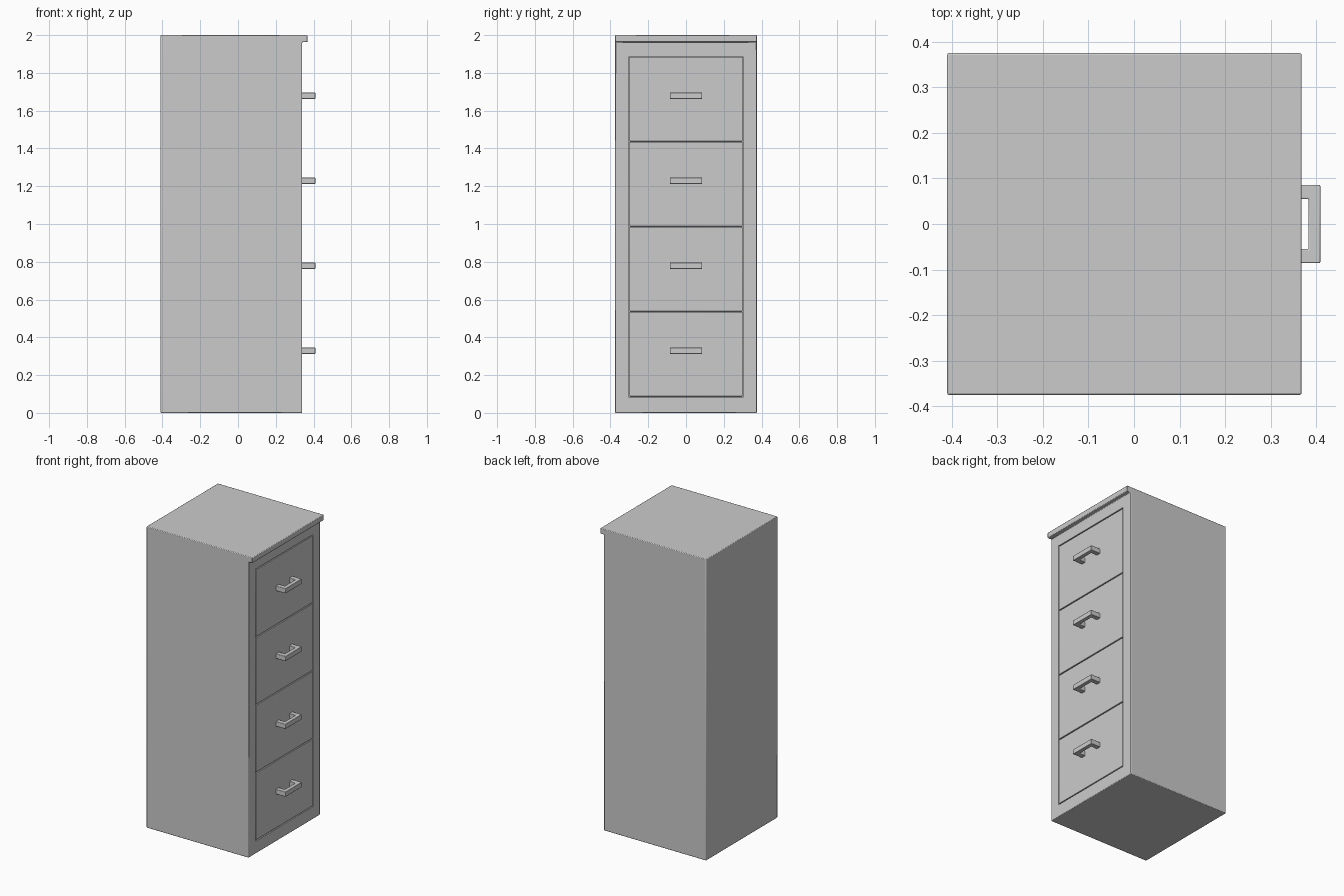
import bpy, bmesh
from mathutils import Vector

if "Cube" in bpy.data.objects:
    bpy.data.objects.remove(bpy.data.objects["Cube"])

FRONT = 0.34      # x of the drawer face
DRAWER_H = 0.45
BOTTOM = 0.085
GAP = 0.003


def finish(name, bm, bevel=0.0, segments=2):
    bmesh.ops.recalc_face_normals(bm, faces=bm.faces)
    me = bpy.data.meshes.new(name)
    bm.to_mesh(me)
    bm.free()
    ob = bpy.data.objects.new(name, me)
    bpy.context.collection.objects.link(ob)
    if bevel:
        mod = ob.modifiers.new("soft_edges", "BEVEL")
        mod.width = bevel
        mod.segments = segments
        mod.limit_method = 'ANGLE'
    return ob


def prism(name, points, direction, bevel=0.0):
    """Extrude a flat outline along a direction."""
    bm = bmesh.new()
    face = bm.faces.new([bm.verts.new(p) for p in points])
    ext = bmesh.ops.extrude_face_region(bm, geom=[face])
    verts = [g for g in ext["geom"] if isinstance(g, bmesh.types.BMVert)]
    bmesh.ops.translate(bm, verts=verts, vec=Vector(direction))
    return finish(name, bm, bevel)


def box(name, x, y, z, bevel=0.0):
    pts = [(x[0], y[0], z[0]), (x[1], y[0], z[0]), (x[1], y[1], z[0]), (x[0], y[1], z[0])]
    return prism(name, pts, (0, 0, z[1] - z[0]), bevel)


# Cabinet shell with overhanging top lip
side = [(-0.41, 0), (FRONT, 0), (FRONT, 1.963), (0.368, 1.963), (0.368, 2), (-0.41, 2)]
cabinet = prism("cabinet_shell", [(x, -0.375, z) for x, z in side], (0, 0.75, 0), 0.004)

# Shallow front opening that holds the drawer fronts
cutter = box("opening_cutter", (FRONT - 0.02, FRONT + 0.02), (-0.303, 0.303),
             (BOTTOM - GAP, BOTTOM + 4 * DRAWER_H + GAP))
cutter.hide_render = True
cutter.hide_viewport = True
cut = cabinet.modifiers.new("opening", "BOOLEAN")
cut.operation = 'DIFFERENCE'
cut.solver = 'EXACT'
cut.object = cutter

parts = [cabinet]
for i in range(4):
    z0 = BOTTOM + i * DRAWER_H
    zl = z0 + 0.383
    zh = z0 + 0.244

    # Drawer front
    parts.append(box(f"drawer_front_{i + 1}", (FRONT - 0.025, FRONT), (-0.299, 0.299),
                     (z0 + GAP, z0 + DRAWER_H - GAP), 0.002))

    # Label holder: thin raised rim
    rim = bmesh.new()
    w, h = 0.074, 0.044
    loop = [(-w, -h), (w, -h), (w, h), (-w, h)]
    face = rim.faces.new([rim.verts.new((FRONT - 0.001, y, zl + z)) for y, z in loop])
    bmesh.ops.inset_region(rim, faces=[face], thickness=0.005)
    rim.faces.remove(face)
    ext = bmesh.ops.extrude_face_region(rim, geom=rim.faces[:])
    verts = [g for g in ext["geom"] if isinstance(g, bmesh.types.BMVert)]
    bmesh.ops.translate(rim, verts=verts, vec=(0.004, 0, 0))
    parts.append(finish(f"label_holder_{i + 1}", rim))

    # Pull handle: U-shaped bar
    half = [(FRONT - 0.005, 0.055), (0.383, 0.055)]
    outer = [(0.409, 0.086), (FRONT - 0.005, 0.086)]
    outline = half[::-1] + [(x, -y) for x, y in half[::-1]][::-1][::-1]
    outline = [half[0], half[1], (0.383, -0.055), (FRONT - 0.005, -0.055),
               (FRONT - 0.005, -0.086), (0.409, -0.086)] + outer
    parts.append(prism(f"handle_{i + 1}", [(x, y, zh - 0.0165) for x, y in outline],
                       (0, 0, 0.033), 0.003))

# Smooth the small rounded edges, keep the rest crisp
for ob in parts:
    bpy.ops.object.select_all(action='DESELECT')
    ob.select_set(True)
    bpy.context.view_layer.objects.active = ob
    bpy.ops.object.shade_smooth_by_angle()
